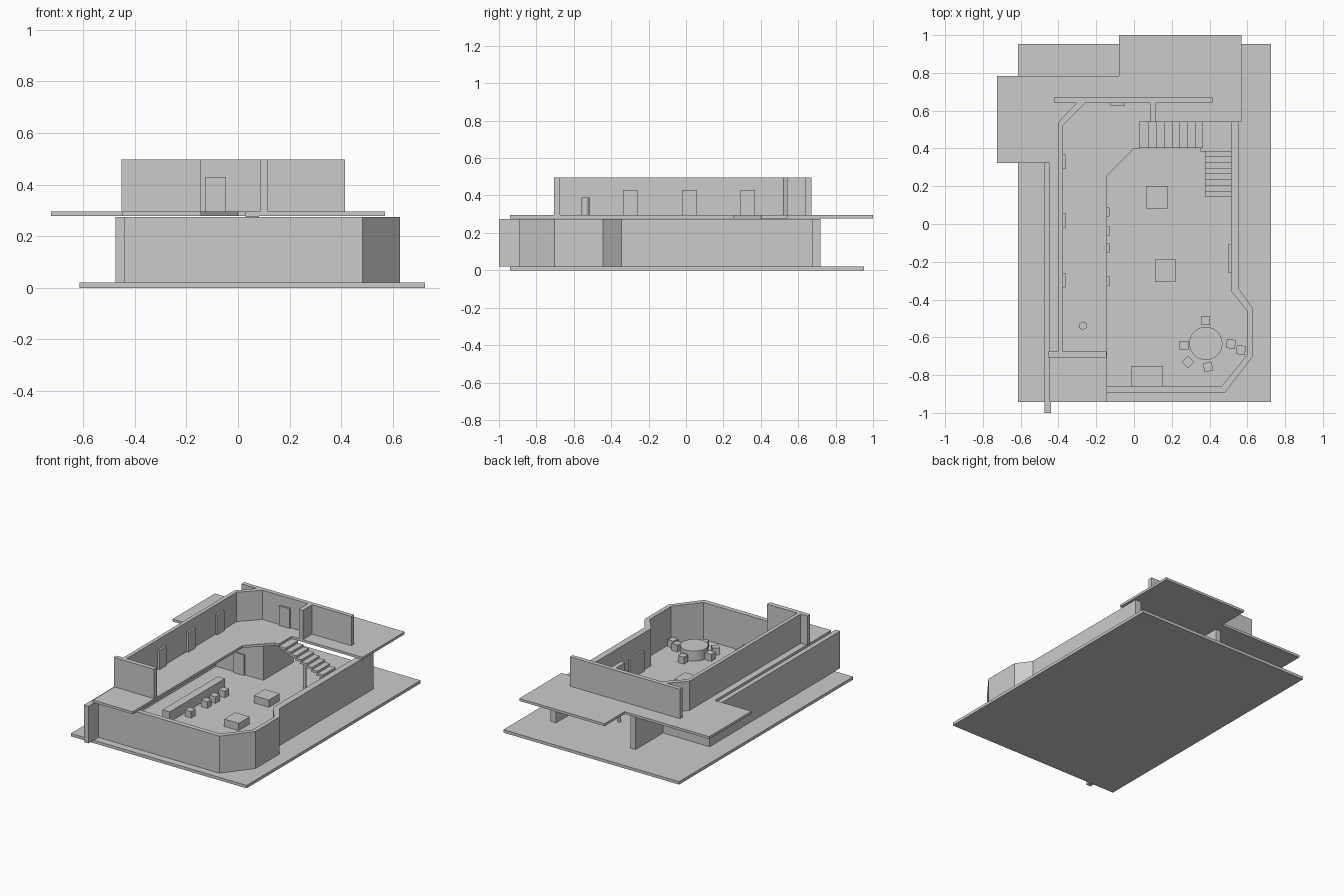
import bpy, bmesh, math

def prism(name, pts, z0, z1):
    """Extrude a flat outline from z0 to z1."""
    bm = bmesh.new()
    f = bm.faces.new([bm.verts.new((x, y, z0)) for x, y in pts])
    new = bmesh.ops.extrude_face_region(bm, geom=[f])["geom"]
    for v in new:
        if isinstance(v, bmesh.types.BMVert):
            v.co.z = z1
    bmesh.ops.recalc_face_normals(bm, faces=bm.faces)
    me = bpy.data.meshes.new(name)
    bm.to_mesh(me)
    bm.free()
    ob = bpy.data.objects.new(name, me)
    bpy.context.collection.objects.link(ob)
    return ob

def box(name, x0, x1, y0, y1, z0, z1):
    return prism(name, [(x0, y0), (x1, y0), (x1, y1), (x0, y1)], z0, z1)

def block(name, x, y, size, z0, z1, turn=0):
    r, a = size / math.sqrt(2), math.radians(turn + 45)
    return prism(name, [(x + r * math.cos(a + i * math.pi / 2),
                         y + r * math.sin(a + i * math.pi / 2)) for i in range(4)], z0, z1)

def cyl(name, x, y, r, z0, z1, n=32):
    ob = prism(name, [(x + r * math.cos(2 * math.pi * i / n),
                       y + r * math.sin(2 * math.pi * i / n)) for i in range(n)], z0, z1)
    for p in ob.data.polygons:
        p.use_smooth = len(p.vertices) == 4
    ob.data.set_sharp_from_angle(angle=math.radians(40))
    return ob

G, W, F, T = 0.02, 0.275, 0.295, 0.497   # ground, lower wall top, upper floor, upper wall top

# Ground slab and upper floor
box("ground_slab", -0.614, 0.725, -0.942, 0.952, 0, G)
prism("upper_floor", [(-0.725, 0.783), (-0.08, 0.783), (-0.08, 1.0), (0.57, 1.0), (0.57, 0.54),
                      (0.03, 0.54), (0.03, 0.40), (0.0, 0.40), (-0.143, 0.254),
                      (-0.143, -0.942), (-0.447, -0.942), (-0.447, 0.323), (-0.725, 0.323)], W + 0.003, F)

# Lower walls
prism("lower_outer_wall", [(0.556, 0.68), (0.556, -0.344), (0.627, -0.444), (0.627, -0.704),
                           (0.483, -0.891), (-0.44, -0.891), (-0.44, -0.857), (0.466, -0.857),
                           (0.598, -0.693), (0.598, -0.46), (0.513, -0.354), (0.513, 0.68)], G, W)
box("lower_left_wall", -0.475, -0.44, -1.0, 0.42, G, W)
box("lower_back_wall", -0.44, -0.12, 0.39, 0.42, G, W)
box("lower_partition", -0.12, -0.08, 0.39, 0.72, G, W)
box("lower_door", -0.30, -0.22, 0.378, 0.39, G, 0.16)
box("lower_right_door", 0.50, 0.513, -0.26, -0.105, G, 0.16)

# Upper walls
box("upper_back_wall", -0.423, 0.415, 0.64, 0.67, F, T)
prism("upper_left_wall", [(-0.402, -0.674), (-0.376, -0.674), (-0.376, 0.522), (-0.26, 0.64),
                          (-0.305, 0.64), (-0.402, 0.537)], F, T)
box("upper_front_wall", -0.452, -0.145, -0.706, -0.674, F, T)
box("upper_partition", 0.085, 0.116, 0.54, 0.64, F, T)

# Upper doors and standing post
for y in (0.33, 0.018, -0.298):
    box("upper_door", -0.376, -0.362, y - 0.039, y + 0.039, F, 0.43)
box("upper_back_door", -0.127, -0.047, 0.628, 0.64, F, 0.43)
cyl("standing_pedestal", -0.27, -0.538, 0.021, F, 0.39, 20)

# Stairs: upper flight, landing, lower flight, support pole
n, rise, run = 8, 0.0155, 0.325 / 8
for i in range(n):
    z = F - 0.016 - i * rise
    box("upper_step", 0.03 + i * run, 0.04 + (i + 1) * run, 0.402, 0.54, z - 0.016, z)
box("stair_landing", 0.352, 0.513, 0.385, 0.54, 0.14, 0.156)
run = 0.242 / 8
for i in range(n):
    z = 0.141 - i * rise
    box("lower_step", 0.375, 0.513, 0.385 - (i + 1) * run, 0.39 - i * run, max(z - 0.016, G), z)
cyl("stair_pole", 0.20, 0.44, 0.01, G, 0.21, 12)

# Bar counter and stools
box("bar_counter", -0.26, -0.205, -0.45, 0.15, G, 0.09)
for y in (0.064, -0.037, -0.127, -0.302):
    block("bar_stool", -0.152, y, 0.047, G, 0.065)

# Low tables and front bench
box("low_table_back", 0.064, 0.178, 0.083, 0.2, G, 0.07)
box("low_table_front", 0.11, 0.22, -0.307, -0.187, G, 0.07)
box("front_bench", -0.016, 0.153, -0.857, -0.752, G, 0.07)

# Round dining table with seats
cyl("round_table", 0.38, -0.632, 0.088, G, 0.09)
for x, y, a in ((0.38, -0.51, 0), (0.264, -0.642, 0), (0.286, -0.73, 45),
                (0.392, -0.757, 15), (0.513, -0.635, -5), (0.566, -0.667, -5)):
    block("dining_seat", x, y, 0.047, G, 0.068, a)
